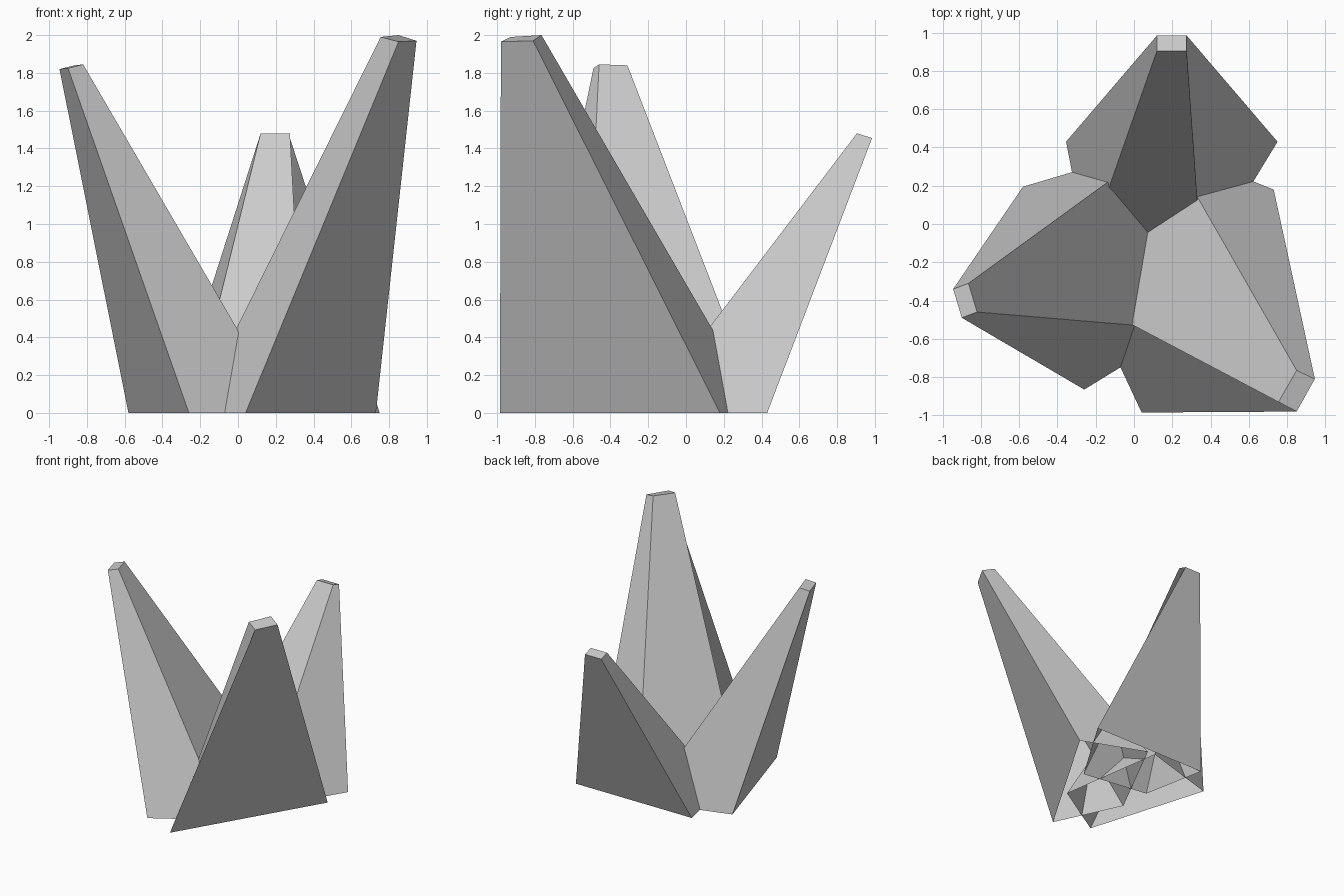
import bpy
import bmesh


def spike(name, base, tip):
    """Four-sided tapered shard: open foot on the floor, small slanted cap on top."""
    bm = bmesh.new()
    foot = [bm.verts.new((x, y, 0)) for x, y in base]
    top = [bm.verts.new(p) for p in tip]
    for i in range(4):
        j = (i + 1) % 4
        bm.faces.new((foot[i], foot[j], top[j], top[i]))
    bm.faces.new(top)
    mesh = bpy.data.meshes.new(name)
    bm.to_mesh(mesh)
    bm.free()
    obj = bpy.data.objects.new(name, mesh)
    bpy.context.collection.objects.link(obj)
    return obj


# Tallest shard, leaning to the front right
spike("tall_shard",
      [(0.04, -0.985), (0.73, 0.18), (0.185, 0.397), (-0.23, -0.41)],
      [(0.85, -0.98, 1.965), (0.945, -0.81, 1.97), (0.85, -0.765, 2.0), (0.755, -0.93, 1.99)])

# Middle shard, leaning to the left
spike("left_shard",
      [(-0.58, 0.195), (-0.26, -0.865), (0.255, -0.55), (0.112, 0.40)],
      [(-0.945, -0.34, 1.82), (-0.90, -0.49, 1.825), (-0.82, -0.46, 1.845), (-0.865, -0.31, 1.84)])

# Shortest shard, leaning to the back
spike("back_shard",
      [(-0.245, -0.135), (0.355, -0.22), (0.75, 0.43), (-0.355, 0.43)],
      [(0.12, 0.905, 1.48), (0.275, 0.905, 1.48), (0.275, 0.985, 1.455), (0.12, 0.985, 1.455)])
